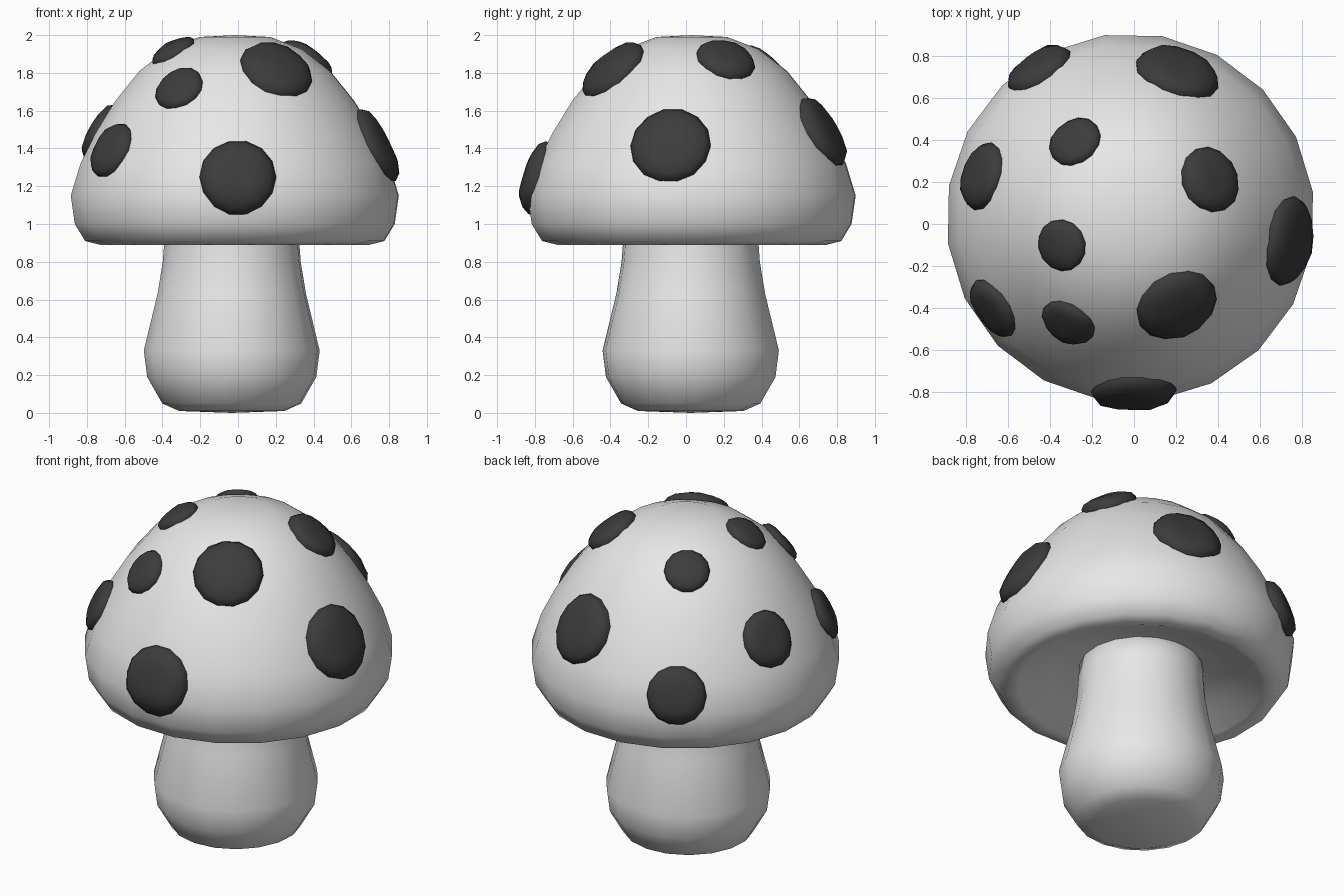
import bpy, bmesh, math
from mathutils import Vector
from mathutils.bvhtree import BVHTree

if "Cube" in bpy.data.objects:
    bpy.data.objects.remove(bpy.data.objects["Cube"])


def material(name, value):
    m = bpy.data.materials.new(name)
    m.diffuse_color = (value, value, value, 1)
    m.use_nodes = True
    m.node_tree.nodes["Principled BSDF"].inputs["Base Color"].default_value = m.diffuse_color
    return m


pale = material("pale_white", 0.8)
dark = material("dark_grey", 0.045)


def finish(bm, name, mat):
    bmesh.ops.recalc_face_normals(bm, faces=bm.faces)
    me = bpy.data.meshes.new(name)
    bm.to_mesh(me)
    me.materials.append(mat)
    for p in me.polygons:
        p.use_smooth = True
    ob = bpy.data.objects.new(name, me)
    bpy.context.collection.objects.link(ob)
    return ob


def bridge(bm, a, b):
    n = len(a)
    for i in range(n):
        bm.faces.new((a[i], a[(i + 1) % n], b[(i + 1) % n], b[i]))


def lathe(profile, sides, cx, cy, phase):
    """Revolve (radius, z) points; both ends close on the axis."""
    bm = bmesh.new()
    rings = []
    for r, z in profile[1:-1]:
        rings.append([bm.verts.new((cx + r * math.cos(phase + math.tau * i / sides),
                                    cy + r * math.sin(phase + math.tau * i / sides), z))
                      for i in range(sides)])
    for a, b in zip(rings, rings[1:]):
        bridge(bm, a, b)
    for ring, (r, z) in ((rings[0], profile[0]), (rings[-1], profile[-1])):
        tip = bm.verts.new((cx, cy, z))
        for i in range(sides):
            bm.faces.new((tip, ring[i], ring[(i + 1) % sides]))
    return bm


# Cap: dome, rounded lip and shallow cone underside
CX, CY = -0.017, 0.03
cap_profile = [(0, 2.0), (0.19, 1.99), (0.36, 1.925), (0.51, 1.81), (0.64, 1.65),
               (0.745, 1.48), (0.825, 1.32), (0.877, 1.15), (0.855, 1.0), (0.80, 0.91),
               (0.72, 0.89), (0.69, 0.90), (0.52, 0.965), (0.34, 1.03), (0, 1.04)]
bm = lathe(cap_profile, 20, CX, CY, math.radians(8))
bmesh.ops.recalc_face_normals(bm, faces=bm.faces)
tree = BVHTree.FromBMesh(bm)
finish(bm, "cap", pale)

# Stem: bulging foot, narrower neck
stem_profile = [(0, 0.0), (0.28, 0.01), (0.37, 0.05), (0.45, 0.19), (0.468, 0.33),
                (0.395, 0.63), (0.367, 0.80), (0.358, 0.92), (0.35, 1.06), (0, 1.06)]
finish(lathe(stem_profile, 18, -0.033, 0.025, 0.1), "stem", pale)


# Spots: domes that hug the cap surface
def spot(name, centre, radius):
    origin = Vector((CX, CY, 1.1))
    d = (Vector(centre) - origin).normalized()
    hit = tree.ray_cast(origin + d * 3, -d)[0]
    # smooth outward normal from the cap profile
    flat = Vector((hit.x - CX, hit.y - CY, 0))
    pts = cap_profile[:8]
    (r0, z0), (r1, z1) = next((a, b) for a, b in zip(pts, pts[1:])
                              if b[1] <= hit.z or b is pts[-1])
    n = (flat.normalized() * (z0 - z1) + Vector((0, 0, r1 - r0))).normalized()
    u = n.cross(Vector((0, 0, 1))).normalized()
    v = n.cross(u)

    def point(k, a, lift):
        p = hit + (u * math.cos(a) + v * math.sin(a)) * radius * k
        s = tree.ray_cast(p + n * 0.5, -n)[0] or p
        return s + n * lift

    bm = bmesh.new()
    top = min(0.055, radius * 0.3)
    sides = 14
    rings = [[bm.verts.new(point(k, math.tau * i / sides, lift)) for i in range(sides)]
             for k, lift in ((0.97, -0.02), (1.0, 0.012), (0.87, top * 0.75),
                             (0.6, top * 0.95), (0.3, top))]
    for a, b in zip(rings, rings[1:]):
        bridge(bm, a, b)
    bm.faces.new(rings[-1])
    bm.faces.new(rings[0])
    finish(bm, name, dark)


spots = [((0.0, -0.84, 1.257), 0.203), ((0.79, -0.09, 1.44), 0.215),
         ((0.20, -0.38, 1.80), 0.20), ((0.36, 0.21, 1.86), 0.16),
         ((0.21, 0.725, 1.49), 0.205), ((-0.28, 0.39, 1.85), 0.13),
         ((-0.34, -0.10, 1.91), 0.125), ((-0.32, -0.48, 1.73), 0.135),
         ((-0.69, -0.415, 1.40), 0.155), ((-0.73, 0.23, 1.49), 0.165),
         ((-0.46, 0.75, 1.26), 0.17)]
for i, (c, r) in enumerate(spots):
    spot(f"cap_spot_{i + 1}", c, r)
